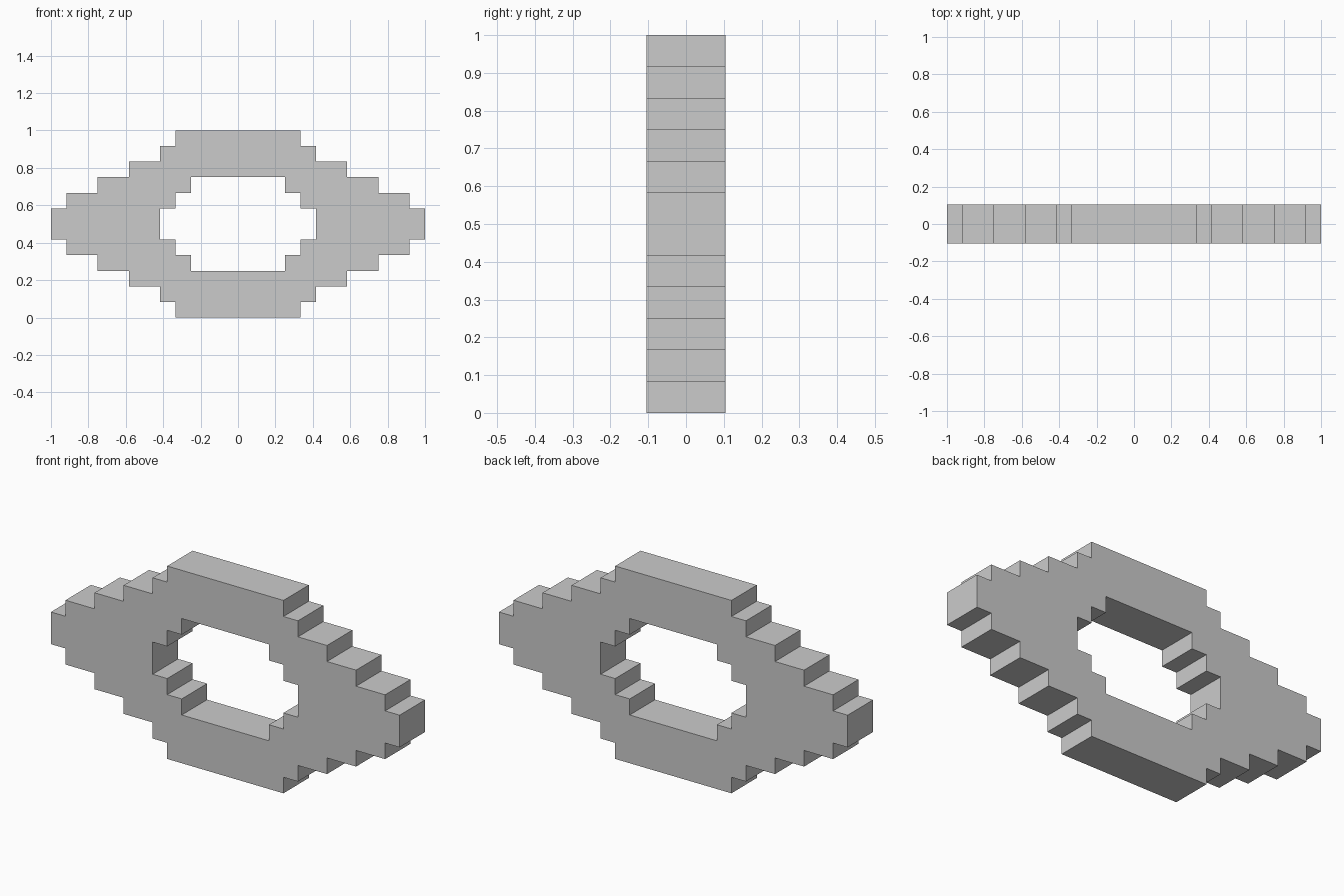
import bpy
import bmesh

if "Cube" in bpy.data.objects:
    bpy.data.objects.remove(bpy.data.objects["Cube"])

U = 1 / 12        # size of one step
DEPTH = 0.208

# (half width, half height) of each step, from the side tip to the top
OUTER = [(12, 1), (11, 2), (9, 3), (7, 4), (5, 5), (4, 6)]
HOLE = [(5, 1), (4, 2), (3, 3)]


def stepped_loop(steps):
    """Stair-step quarter outline, mirrored to all four quadrants."""
    quarter = []
    for i, (w, h) in enumerate(steps):
        quarter.append((w, h))
        if i + 1 < len(steps):
            quarter.append((steps[i + 1][0], h))
    return (quarter
            + [(-x, z) for x, z in reversed(quarter)]
            + [(-x, -z) for x, z in quarter]
            + [(x, -z) for x, z in reversed(quarter)])


bm = bmesh.new()

# Outer outline and central opening
for steps in (OUTER, HOLE):
    verts = [bm.verts.new((x * U, -DEPTH / 2, 0.5 + z * U))
             for x, z in stepped_loop(steps)]
    for a, b in zip(verts, verts[1:] + verts[:1]):
        bm.edges.new((a, b))

# Fill the front face around the opening, then extrude it to the back
bmesh.ops.triangle_fill(bm, edges=bm.edges[:], use_beauty=True)
result = bmesh.ops.extrude_face_region(bm, geom=bm.faces[:], use_keep_orig=True)
moved = [g for g in result["geom"] if isinstance(g, bmesh.types.BMVert)]
bmesh.ops.translate(bm, verts=moved, vec=(0, DEPTH, 0))
bmesh.ops.recalc_face_normals(bm, faces=bm.faces[:])

mesh = bpy.data.meshes.new("stepped_ring")
bm.to_mesh(mesh)
bm.free()
bpy.context.collection.objects.link(bpy.data.objects.new("stepped_ring", mesh))
